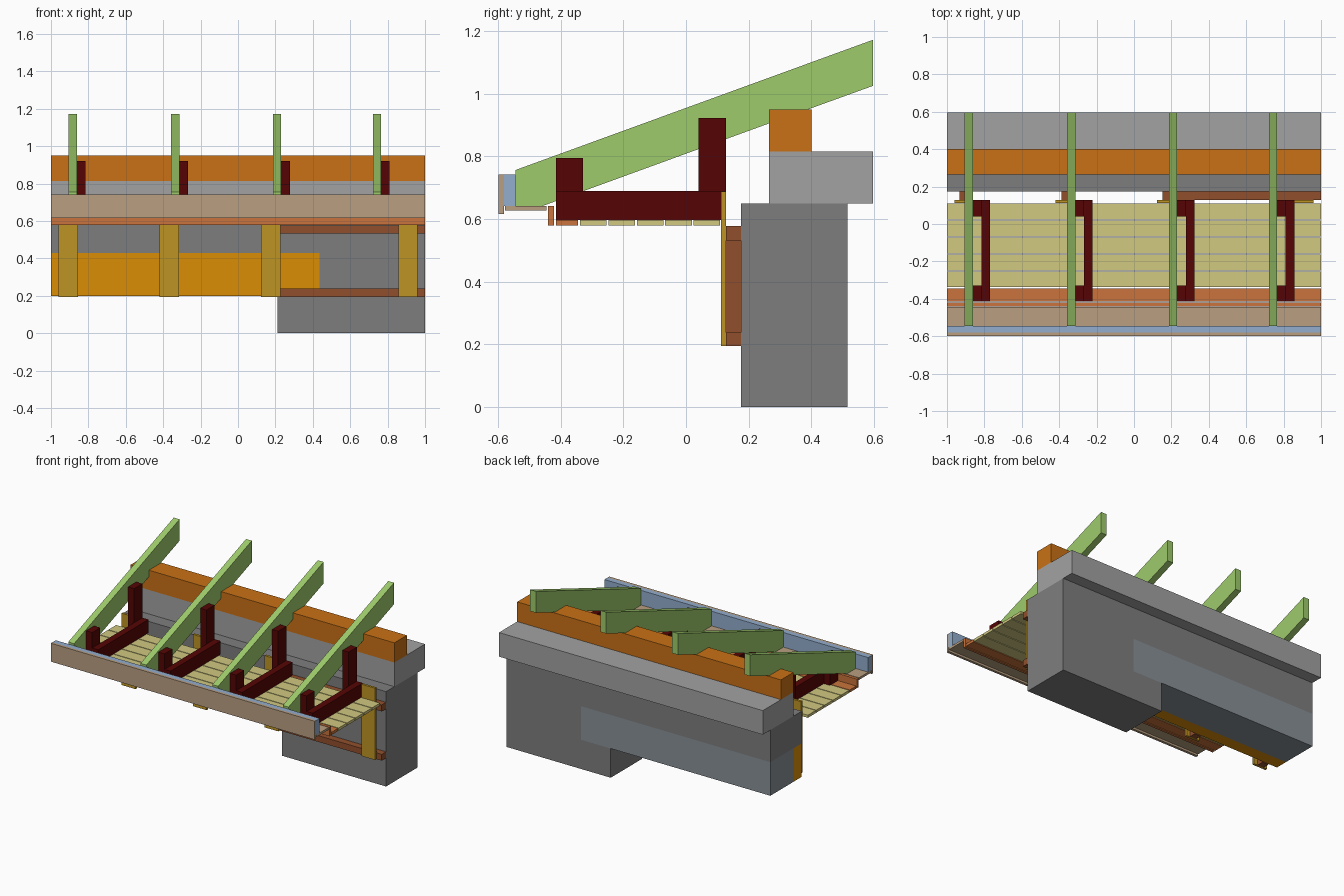
import bpy, bmesh

if "Cube" in bpy.data.objects:
    bpy.data.objects.remove(bpy.data.objects["Cube"])

mats = {}


def material(name, rgb):
    """Material from display colour 0-255, converted to linear."""
    m = bpy.data.materials.new(name)
    m.diffuse_color = [(c / 255) ** 2.2 for c in rgb] + [1]
    m.use_nodes = True
    m.node_tree.nodes["Principled BSDF"].inputs["Base Color"].default_value = m.diffuse_color
    mats[name] = m


for n, c in {
    "masonry": (125, 125, 125), "concrete": (161, 161, 161), "lintel_grey": (135, 143, 150),
    "insulation": (218, 140, 15), "plate": (200, 113, 28), "rafter": (157, 202, 107),
    "bracket": (86, 12, 12), "soffit": (208, 200, 128), "edge": (200, 115, 62),
    "tan": (184, 158, 128), "blue": (146, 172, 204), "batten": (188, 146, 40),
    "brown": (143, 80, 48),
}.items():
    material(n, c)


def extrude(name, pts, depth, mat):
    """Extrude a closed 3D polygon along a vector."""
    bm = bmesh.new()
    f = bm.faces.new([bm.verts.new(p) for p in pts])
    r = bmesh.ops.extrude_face_region(bm, geom=[f])
    bmesh.ops.translate(bm, vec=depth, verts=[v for v in r["geom"] if isinstance(v, bmesh.types.BMVert)])
    bmesh.ops.recalc_face_normals(bm, faces=bm.faces)
    me = bpy.data.meshes.new(name)
    bm.to_mesh(me)
    bm.free()
    me.materials.append(mats[mat])
    ob = bpy.data.objects.new(name, me)
    bpy.context.collection.objects.link(ob)
    return ob


def box(name, x, y, z, mat):
    pts = [(x[0], y[0], z[0]), (x[0], y[1], z[0]), (x[0], y[1], z[1]), (x[0], y[0], z[1])]
    return extrude(name, pts, (x[1] - x[0], 0, 0), mat)


FULL = (-1, 1)

# Wall with the opening notch, lintel and its insulation
wall = [(.21, 0), (1, 0), (1, .65), (-1, .65), (-1, .43), (.435, .43), (.435, .2), (.21, .2)]
extrude("wall", [(x, .175, z) for x, z in wall], (0, .34, 0), "masonry")
box("lintel", (-1, .435), (.26, .515), (.2, .43), "lintel_grey")
box("lintel_insulation", (-1, .435), (.175, .26), (.2, .43), "insulation")

# Ring beam and wall plate
box("ring_beam", FULL, (.265, .597), (.65, .815), "concrete")
box("wall_plate", FULL, (.265, .4), (.815, .95), "plate")

# Rafters with birdsmouth notch, and hanging bracket timbers beside them
rafter = [(-.545, .64), (-.462, .64), (.265, .905), (.265, .95), (.39, .95),
          (.597, 1.025), (.597, 1.172), (-.545, .756)]
for i, x in enumerate((-.905, -.357, .187, .721), 1):
    extrude(f"rafter_{i}", [(x, y, z) for y, z in rafter], (.044, 0, 0), "rafter")
    a, b, c = x + .044, x + .09, x + .136
    box(f"front_hanger_{i}", (a, b), (-.415, -.328), (.597, .795), "bracket")
    box(f"rear_hanger_{i}", (a, b), (.04, .128), (.597, .922), "bracket")
    box(f"soffit_bearer_{i}", (b, c), (-.415, .128), (.597, .689), "bracket")

# Soffit boards
for i in range(5):
    y = -.338 + i * .0905
    box(f"soffit_board_{i + 1}", FULL, (y, y + .085), (.579, .597), "soffit")
box("soffit_edge_board", FULL, (-.415, -.344), (.579, .597), "edge")
box("soffit_edge_upstand", FULL, (-.44, -.421), (.579, .642), "edge")

# Eaves edge
box("eaves_board", FULL, (-.577, -.445), (.627, .642), "tan")
box("fascia_backing", FULL, (-.581, -.545), (.642, .742), "blue")
box("fascia", FULL, (-.598, -.581), (.616, .742), "tan")

# Vertical cladding strips on brown battens
for i, x in enumerate((-.96, -.42, .123, .857), 1):
    box(f"cladding_strip_{i}", (x, x + .104), (.112, .128), (.195, .687), "batten")
for i, x in enumerate((-.932, -.388, .152), 1):
    box(f"vertical_batten_{i}", (x, x + .047), (.128, .175), (.195, .577), "brown")
box("upper_batten", (.199, 1), (.128, .175), (.532, .577), "brown")
box("lower_batten", (.199, 1), (.128, .175), (.195, .238), "brown")
